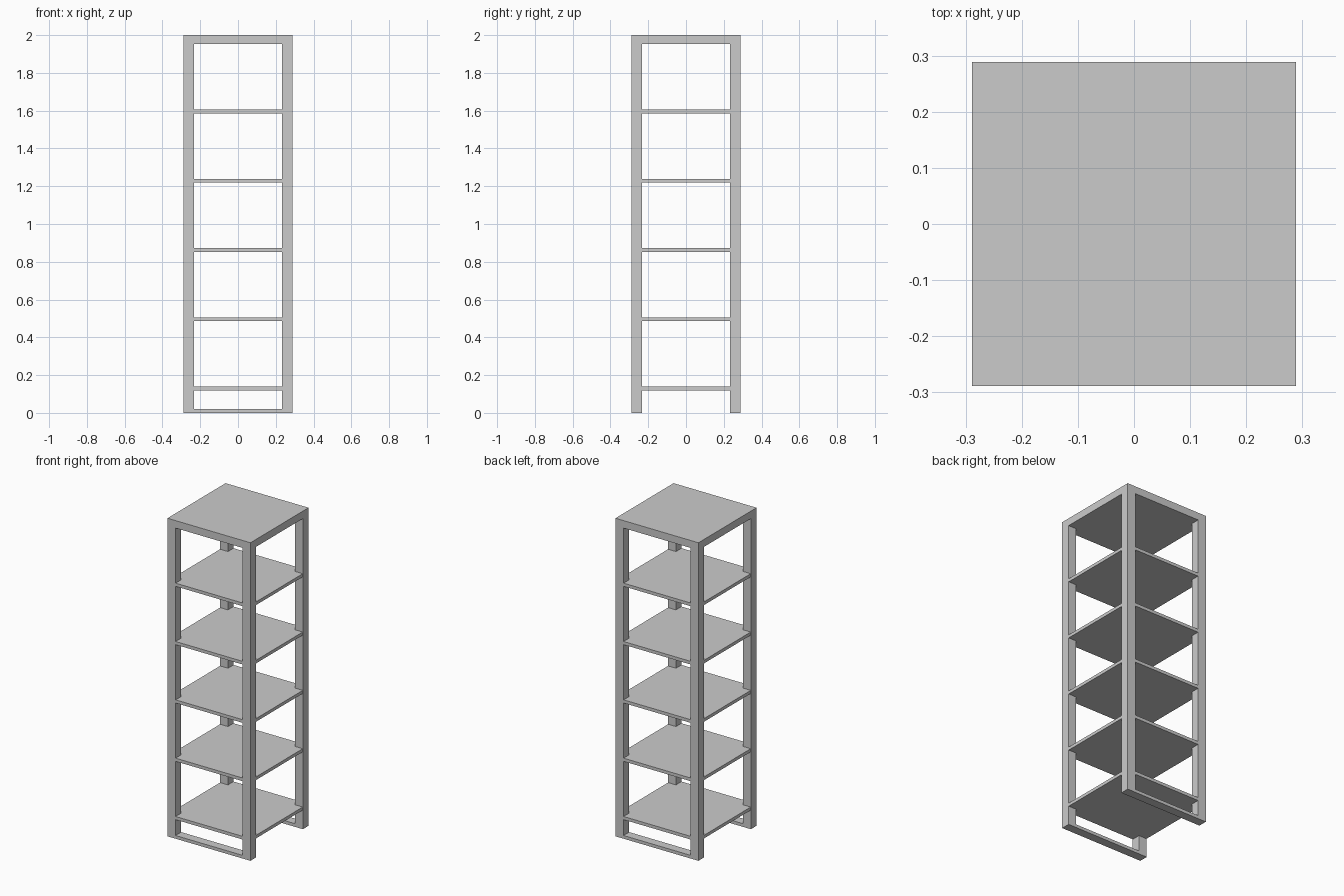
import bpy

if "Cube" in bpy.data.objects:
    bpy.data.objects.remove(bpy.data.objects["Cube"])

H = 0.2885        # half width and half depth
LEG = 0.056       # square leg section
TOP_Z = 1.953     # underside of the top slab
BAR = 0.02        # floor bar height


def box(name, lo, hi):
    """Axis-aligned box between two corners, with the size baked into the mesh."""
    x0, y0, z0 = lo
    x1, y1, z1 = hi
    verts = [(x, y, z) for z in (z0, z1)
             for x, y in ((x0, y0), (x1, y0), (x1, y1), (x0, y1))]
    faces = [(3, 2, 1, 0), (4, 5, 6, 7)]
    faces += [(i, (i + 1) % 4, (i + 1) % 4 + 4, i + 4) for i in range(4)]
    mesh = bpy.data.meshes.new(name)
    mesh.from_pydata(verts, [], faces)
    obj = bpy.data.objects.new(name, mesh)
    bpy.context.collection.objects.link(obj)
    return obj


# Solid top slab
box("top_slab", (-H, -H, TOP_Z), (H, H, 2.0))

for y_name, sy in (("front", -1), ("back", 1)):
    y0, y1 = sorted((sy * H, sy * (H - LEG)))
    # Corner legs
    for x_name, sx in (("left", -1), ("right", 1)):
        x0, x1 = sorted((sx * H, sx * (H - LEG)))
        box(f"{y_name}_{x_name}_leg", (x0, y0, 0), (x1, y1, TOP_Z))
    # Floor bar joining the two legs
    box(f"{y_name}_floor_bar", (-H + LEG, y0, 0), (H - LEG, y1, BAR))

# Five evenly spaced shelves, a hair inside the leg faces
S = H - 0.001
for i in range(5):
    z = 0.119 + i * 0.3668
    box(f"shelf_{i + 1}", (-S, -S, z), (S, S, z + 0.02))
